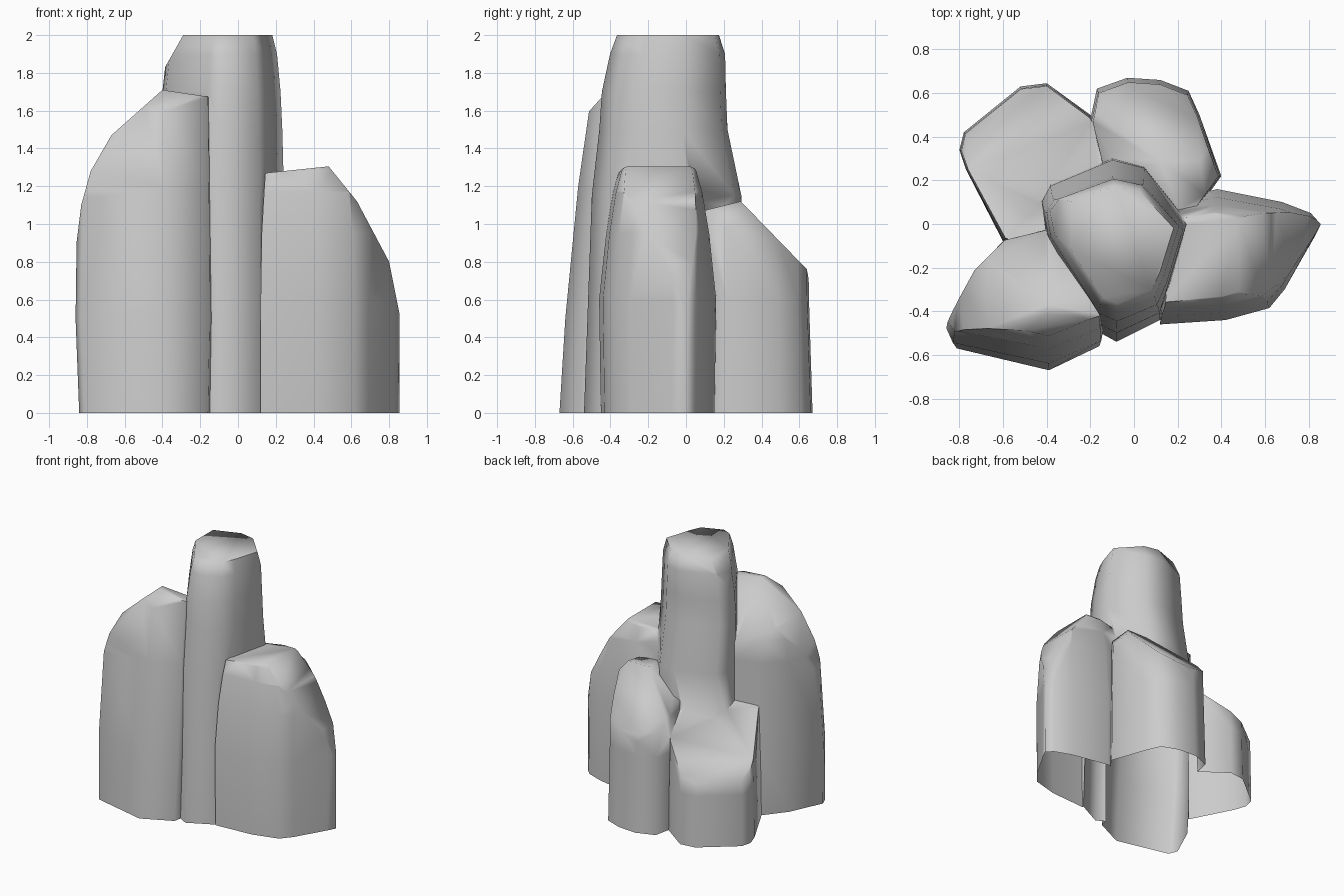
import bpy, bmesh, math
from mathutils import Vector

if "Cube" in bpy.data.objects:
    bpy.data.objects.remove(bpy.data.objects["Cube"])


def column(name, outline, anchor, levels, chops):
    """Tapered stone column: outline scaled about anchor per (z, sx, sy, optional dy) level,
    then planed off by (point, normal) chops."""
    bm = bmesh.new()
    ax, ay = anchor
    rings = [[bm.verts.new((ax + (x - ax) * sx, ay + (y - ay) * sy + sum(dy), z)) for x, y in outline]
             for z, sx, sy, *dy in levels]
    n = len(outline)
    for a, b in zip(rings, rings[1:]):
        for i in range(n):
            j = (i + 1) % n
            bm.faces.new((a[i], a[j], b[j], b[i]))
    bm.faces.new(rings[0])
    bm.faces.new(rings[-1])
    for co, no in chops:
        geom = bm.verts[:] + bm.edges[:] + bm.faces[:]
        cut = bmesh.ops.bisect_plane(bm, geom=geom, dist=1e-5, plane_co=co, plane_no=no, clear_outer=True)
        edges = [e for e in cut["geom_cut"] if isinstance(e, bmesh.types.BMEdge)]
        bmesh.ops.holes_fill(bm, edges=edges, sides=0)
    bmesh.ops.recalc_face_normals(bm, faces=bm.faces)
    me = bpy.data.meshes.new(name)
    bm.to_mesh(me)
    bm.free()
    ob = bpy.data.objects.new(name, me)
    bpy.context.collection.objects.link(ob)
    return ob


def chops_along(points, axis):
    """Upward-facing cutting planes through a polyline drawn in the front (axis 0) or side (axis 1) view."""
    out = []
    for (a, za), (b, zb) in zip(points, points[1:]):
        no, co = Vector((0, 0, abs(b - a))), Vector((0, 0, za))
        no[axis] = (za - zb) * (1 if b > a else -1)
        co[axis] = a
        out.append((co, no.normalized()))
    return out


LOW = -0.2  # columns start below ground and are trimmed at z = 0

# tall middle column
center = column(
    "rock_cluster",
    [(-.43, .12), (-.39, .2), (-.1, .33), (.05, .29), (.25, .02), (.17, -.3),
     (.12, -.44), (-.08, -.54), (-.17, -.49), (-.41, -.03)],
    (-.06, -.08),
    [(LOW, 1, 1), (0, 1, 1), (1.15, .98, .91), (1.5, .95, .78, -.02), (1.7, .92, .755, -.018),
     (1.9, .86, .7), (2, .78, .62)],
    chops_along([(-.375, 1.85), (-.29, 2.0)], 0))

# front left column
front_left = column(
    "front_left_column",
    [(-.86, -.5), (-.83, -.57), (-.39, -.67), (-.15, -.56), (-.12, -.4), (-.2, -.05),
     (-.36, -.01), (-.6, -.08), (-.74, -.25)],
    (-.38, -.05),
    [(LOW, .96, 1), (0, .96, 1), (.5, 1, .95), (1.2, .98, .84), (1.8, .95, .7)],
    chops_along([(-.855, .9), (-.83, 1.1), (-.78, 1.28), (-.67, 1.47), (-.4, 1.71), (0, 1.65)], 0)
    + chops_along([(-.51, 1.6), (-.42, 1.7)], 1)
    + chops_along([(-.36, 1.7), (-.05, 1.35)], 1))

# right column
right = column(
    "right_column",
    [(.12, -.46), (.42, -.44), (.62, -.385), (.69, -.3), (.82, -.07), (.855, 0),
     (.81, .05), (.68, .1), (.38, .16), (.15, .1)],
    (.3, -.15),
    [(LOW, 1, .97), (0, 1, .97), (.6, 1, 1), (.95, .97, .88), (1.17, .9, .76), (1.28, .86, .66), (1.35, .8, .52)],
    chops_along([(.85, .55), (.8, .8), (.63, 1.12), (.48, 1.305), (.145, 1.27)], 0))

# back right column
back_right = column(
    "back_right_column",
    [(-.2, .48), (-.17, .62), (-.03, .67), (.12, .66), (.25, .61), (.3, .5), (.4, .22),
     (.28, .05), (-.1, .05)],
    (.1, .2),
    [(LOW, 1, 1), (0, 1, 1), (.6, .98, .96), (1.25, .94, .94)],
    chops_along([(.66, .65), (.64, .76), (.29, 1.12), (.05, 1.06)], 1)
    + chops_along([(.41, .95), (.3, 1.12)], 0)
    + chops_along([(.12, 1.12), (-.2, .88)], 0))

# low back left column
d = Vector((-.57, .82, 0))
back_left = column(
    "back_left_column",
    [(-.6, -.08), (-.77, .25), (-.8, .34), (-.78, .42), (-.52, .63), (-.4, .645),
     (-.2, .5), (-.05, .3), (-.15, 0), (-.35, -.15)],
    (-.35, .2),
    [(LOW, 1, 1), (0, 1, 1), (.4, .99, .98), (1.1, .94, .93)],
    [(d * .32 + Vector((0, 0, .85)), d * .74 + Vector((0, 0, 1))),
     (d * .36 + Vector((0, 0, .84)), d * .25 + Vector((0, 0, 1)))])

# fuse the columns into one shell
parts = [front_left, right, back_right, back_left]
for p in parts:
    m = center.modifiers.new("fuse", "BOOLEAN")
    m.operation, m.solver, m.object = "UNION", "EXACT", p
bpy.context.view_layer.update()
dg = bpy.context.evaluated_depsgraph_get()
mesh = bpy.data.meshes.new_from_object(center.evaluated_get(dg))
center.modifiers.clear()
center.data = mesh
for p in parts:
    bpy.data.objects.remove(p)

# trim at the ground, leaving the underside open
bm = bmesh.new()
bm.from_mesh(mesh)
bmesh.ops.bisect_plane(bm, geom=bm.verts[:] + bm.edges[:] + bm.faces[:], dist=1e-5,
                       plane_co=(0, 0, 0), plane_no=(0, 0, 1), clear_inner=True)
bm.to_mesh(mesh)
bm.free()

bpy.context.view_layer.objects.active = center
center.select_set(True)
bpy.ops.object.shade_smooth_by_angle(angle=math.radians(75))
